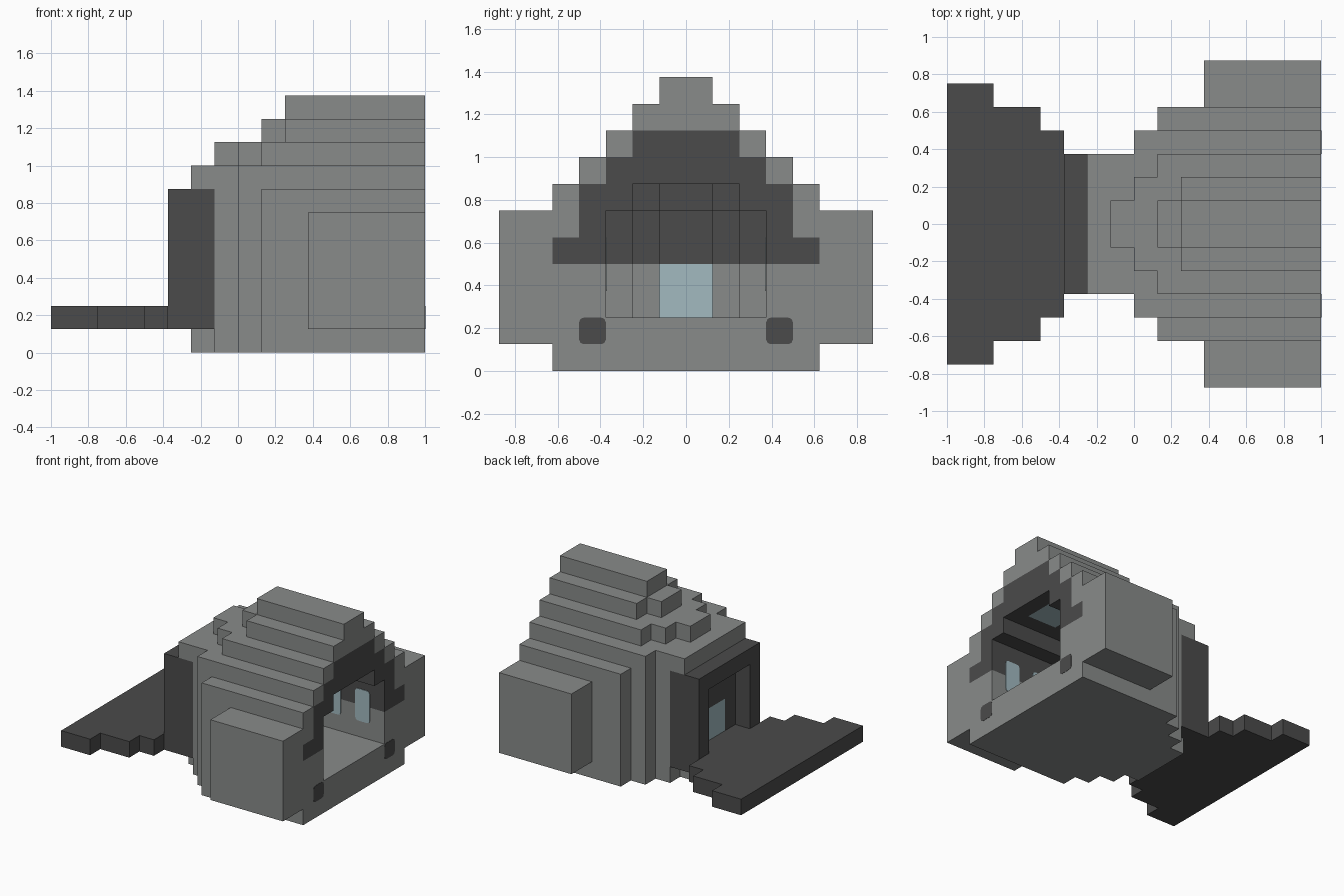
import bpy, bmesh
from math import floor
from mathutils import Vector

cube = bpy.data.objects.get("Cube")
if cube:
    bpy.data.objects.remove(cube)

U = 0.125  # block size


def make_material(name, rgb):
    m = bpy.data.materials.new(name)
    m.use_nodes = True
    m.diffuse_color = (*rgb, 1)
    m.node_tree.nodes["Principled BSDF"].inputs["Base Color"].default_value = (*rgb, 1)
    return m


MATS = [make_material("stone_grey", (0.25, 0.26, 0.255)),
        make_material("charcoal", (0.07, 0.07, 0.07)),
        make_material("pale_blue_glass", (0.36, 0.49, 0.53))]
GREY, DARK, GLASS = range(3)


def finish(name, bm):
    mesh = bpy.data.meshes.new(name)
    bm.to_mesh(mesh)
    bm.free()
    for m in MATS:
        mesh.materials.append(m)
    ob = bpy.data.objects.new(name, mesh)
    bpy.context.collection.objects.link(ob)
    return ob


def cells(boxes):
    """Grid cells filled by boxes (x0, x1, half width, z0, z1), in block units."""
    return {(i, j, k) for x0, x1, w, z0, z1 in boxes
            for i in range(x0, x1) for j in range(-w, w) for k in range(z0, z1)}


def block_part(name, boxes, cuts, paint):
    """Stepped solid: outer skin of the boxes minus the cuts, painted by a rule."""
    hollow = cells(cuts)
    solid = cells(boxes) - hollow
    bm = bmesh.new()
    verts = {}
    for c in sorted(solid):
        for axis in range(3):
            for side in (-1, 1):
                nb = list(c)
                nb[axis] += side
                nb = tuple(nb)
                if nb in solid:
                    continue
                corners = []
                for a, b in ((0, 0), (1, 0), (1, 1), (0, 1))[::side]:
                    p = list(c)
                    p[axis] += side > 0
                    p[(axis + 1) % 3] += a
                    p[(axis + 2) % 3] += b
                    p = tuple(p)
                    if p not in verts:
                        verts[p] = bm.verts.new(Vector(p) * U)
                    corners.append(verts[p])
                f = bm.faces.new(corners)
                mid = (c[0] + 0.5, abs(c[1] + 0.5), c[2] + 0.5)
                f.material_index = paint(mid, axis, side, nb in hollow)
    bmesh.ops.dissolve_limit(bm, angle_limit=0.01, verts=bm.verts[:],
                             edges=bm.edges[:], delimit={'MATERIAL'})
    return finish(name, bm)


def plate(name, centre, size, axis, mat):
    """Thin painted plate with softened corners."""
    bm = bmesh.new()
    bmesh.ops.create_cube(bm, size=1)
    bmesh.ops.scale(bm, vec=size, verts=bm.verts)
    bmesh.ops.translate(bm, vec=centre, verts=bm.verts)
    rim = [e for e in bm.edges
           if abs((e.verts[0].co - e.verts[1].co).normalized()[axis]) > 0.9]
    bmesh.ops.bevel(bm, geom=rim, offset=0.022, segments=2, profile=0.5, affect='EDGES')
    for f in bm.faces:
        f.material_index = mat
    return finish(name, bm)


# Main shell: stepped dome, hollow and open at the +x end
shell = [(3, 8, 7, 1, 6), (1, 8, 5, 1, 7), (0, 8, 4, 1, 8), (-1, 8, 3, 1, 8),
         (-2, 8, 3, 7, 8),
         (-1, 8, 1, 8, 9), (0, 8, 2, 8, 9), (1, 8, 3, 8, 9),
         (1, 8, 1, 9, 10), (2, 8, 2, 9, 10), (2, 8, 1, 10, 11)]
room = [(1, 8, 3, 2, 6), (0, 8, 2, 2, 6), (-1, 8, 1, 2, 6),
        (1, 8, 2, 6, 7), (0, 8, 1, 6, 7)]
TRIM = {4: 5, 5: 4, 6: 4, 7: 3, 8: 2}  # half width of dark trim per course


def paint_shell(p, axis, side, inside):
    x, y, z = p
    if inside:
        if axis == 2 and side < 0:      # ceiling with a skylight
            return GLASS if y < 1 and 5 < x < 7 and z > 7 else DARK
        return DARK if z > 4 else GREY
    if axis == 0 and side > 0 and x > 7:
        return DARK if y < TRIM.get(floor(z), 0) else GREY
    return GREY


block_part("hut_shell", shell, room, paint_shell)

# Stepped foundation
block_part("foundation", [(1, 8, 5, 0, 1), (0, 8, 4, 0, 1), (-1, 8, 3, 0, 1), (-2, 8, 2, 0, 1)],
           [], lambda *a: GREY)

# Dark doorway frame with a recessed panel and a glass pane in it
block_part("doorway_frame", [(-3, -1, 3, 1, 7)], [(-3, -2, 2, 2, 6)],
           lambda p, axis, side, inside: GLASS if axis == 0 and p[0] > -2 and p[1] < 1
           and 2 < p[2] < 4 else DARK)

# Flared entrance ramp
block_part("ramp", [(-8, -6, 6, 1, 2), (-6, -4, 5, 1, 2), (-4, -3, 4, 1, 2)],
           [], lambda *a: DARK)

# Side windows inside, and dark spots below the opening
for side, label in ((-1, "right"), (1, "left")):
    for n, x in enumerate((6.5, 4.5)):
        plate(f"window_{label}_{n + 1}", (x * U, side * 3 * U, 4 * U),
              (U, 0.008, 2 * U), 1, GLASS)
    plate(f"dark_spot_{label}", (1, side * 3.5 * U, 1.5 * U), (0.004, U, U), 0, DARK)
